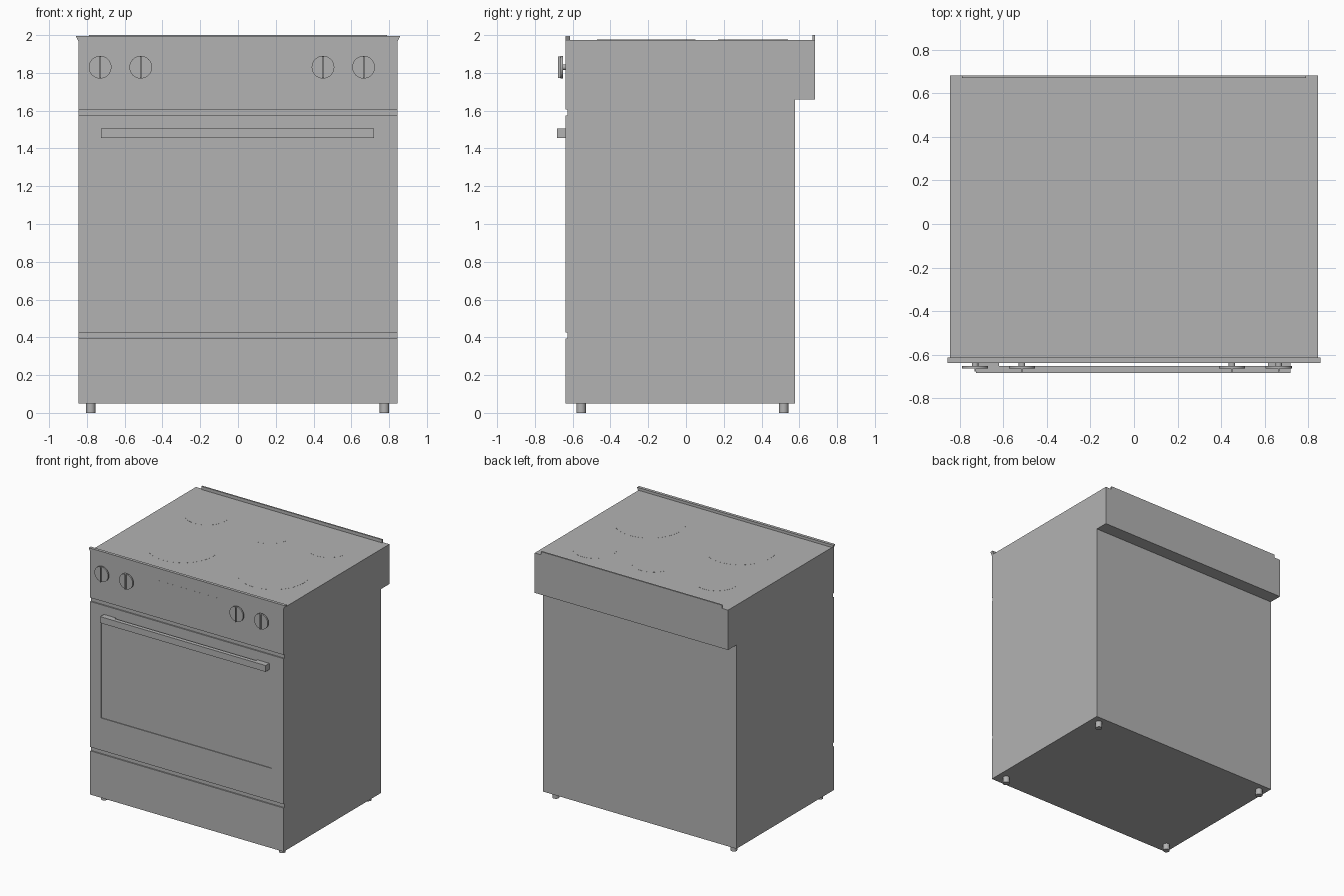
import bpy
import bmesh
from math import pi
from mathutils import Matrix

cube = bpy.data.objects.get("Cube")
if cube:
    bpy.data.objects.remove(cube)

grey = bpy.data.materials.new("plain grey")
grey.use_nodes = True
COLOUR = (0.45, 0.45, 0.45, 1)
grey.diffuse_color = COLOUR
grey.node_tree.nodes["Principled BSDF"].inputs["Base Color"].default_value = COLOUR

FRONT, BACK, TOP, HALF = -0.638, 0.682, 1.975, 0.845


def finish(name, bm):
    bmesh.ops.recalc_face_normals(bm, faces=bm.faces)
    mesh = bpy.data.meshes.new(name)
    bm.to_mesh(mesh)
    bm.free()
    mesh.materials.append(grey)
    obj = bpy.data.objects.new(name, mesh)
    bpy.context.collection.objects.link(obj)
    return obj


def box(name, x, y, z):
    bm = bmesh.new()
    bmesh.ops.create_cube(bm, size=1)
    for v in bm.verts:
        v.co = [(a + b) / 2 + c * (b - a) for c, (a, b) in zip(v.co, (x, y, z))]
    return finish(name, bm)


def prism(name, points, to_3d, a, b):
    """Extrude an outline from a to b."""
    bm = bmesh.new()
    ends = [[bm.verts.new(to_3d(p, q, d)) for p, q in points] for d in (a, b)]
    for ring in ends:
        bm.faces.new(ring)
    for i in range(len(points)):
        j = (i + 1) % len(points)
        bm.faces.new((ends[0][i], ends[0][j], ends[1][j], ends[1][i]))
    return finish(name, bm)


def cylinder(name, centre, radius, depth, facing_front=False, sides=32):
    bm = bmesh.new()
    turn = Matrix.Rotation(pi / 2, 4, "X") if facing_front else Matrix()
    bmesh.ops.create_cone(bm, cap_ends=True, segments=sides, radius1=radius,
                          radius2=radius, depth=depth,
                          matrix=Matrix.Translation(centre) @ turn)
    obj = finish(name, bm)
    bpy.ops.object.select_all(action="DESELECT")
    obj.select_set(True)
    bpy.context.view_layer.objects.active = obj
    bpy.ops.object.shade_smooth_by_angle()
    return obj


# Body: side outline with two front grooves and a deeper top at the back
outline = [(FRONT, 0.05), (0.577, 0.05), (0.577, 1.66), (BACK, 1.66),
           (BACK, TOP), (FRONT, TOP)]
for low, high in ((1.575, 1.605), (0.395, 0.425)):
    outline += [(FRONT, high), (FRONT + 0.01, high), (FRONT + 0.01, low), (FRONT, low)]
body = prism("body", outline, lambda y, z, x: (x, y, z), -HALF, HALF)

# Oven window: shallow recess in the door
cutter = box("window_cutter", (-0.75, 0.74), (FRONT - 0.1, FRONT + 0.006), (0.68, 1.425))
cutter.hide_render = True
cutter.hide_viewport = True
recess = body.modifiers.new("window_recess", "BOOLEAN")
recess.operation = "DIFFERENCE"
recess.solver = "EXACT"
recess.object = cutter

# Flared trim along the front and low rail along the back of the hob
trim = [(-HALF, 1.968), (HALF, 1.968), (0.857, 1.99), (0.857, 1.996),
        (-0.857, 1.996), (-0.857, 1.99)]
prism("front_trim", trim, lambda x, z, y: (x, y, z), FRONT, FRONT + 0.024)
box("back_rail", (-0.79, 0.79), (0.67, BACK), (TOP - 0.005, 2))

# Cooking zones: hairline discs on the hob
for i, (x, y, r) in enumerate([(-0.33, -0.21, 0.26), (0.46, -0.21, 0.26),
                               (-0.5, 0.33, 0.16), (0.05, 0.33, 0.16), (0.53, 0.38, 0.16)]):
    cylinder(f"cooking_zone_{i + 1}", (x, y, TOP), r, 0.001, sides=64)

# Control display
box("control_display", (-0.31, 0.3), (FRONT - 0.0005, FRONT + 0.001), (1.77, 1.9))

# Knobs: stem, dial and vertical grip
for i, x in enumerate((-0.73, -0.515, 0.45, 0.665)):
    cylinder(f"knob_stem_{i + 1}", (x, FRONT - 0.006, 1.83), 0.015, 0.02, True, 16)
    cylinder(f"knob_dial_{i + 1}", (x, FRONT - 0.02, 1.83), 0.06, 0.012, True)
    box(f"knob_grip_{i + 1}", (x - 0.004, x + 0.004),
        (FRONT - 0.039, FRONT - 0.02), (1.772, 1.888))

# Door handle: bar on two end mounts
box("handle_bar", (-0.725, 0.72), (-0.684, -0.653), (1.455, 1.505))
for side, x in (("right", (-0.725, -0.62)), ("left", (0.615, 0.72))):
    box(f"handle_mount_{side}", x, (-0.655, FRONT + 0.002), (1.455, 1.505))

# Feet
for side, x in (("right", -0.78), ("left", 0.775)):
    for end, y in (("front", -0.555), ("back", 0.517)):
        cylinder(f"foot_{end}_{side}", (x, y, 0.03), 0.025, 0.06, sides=16)
